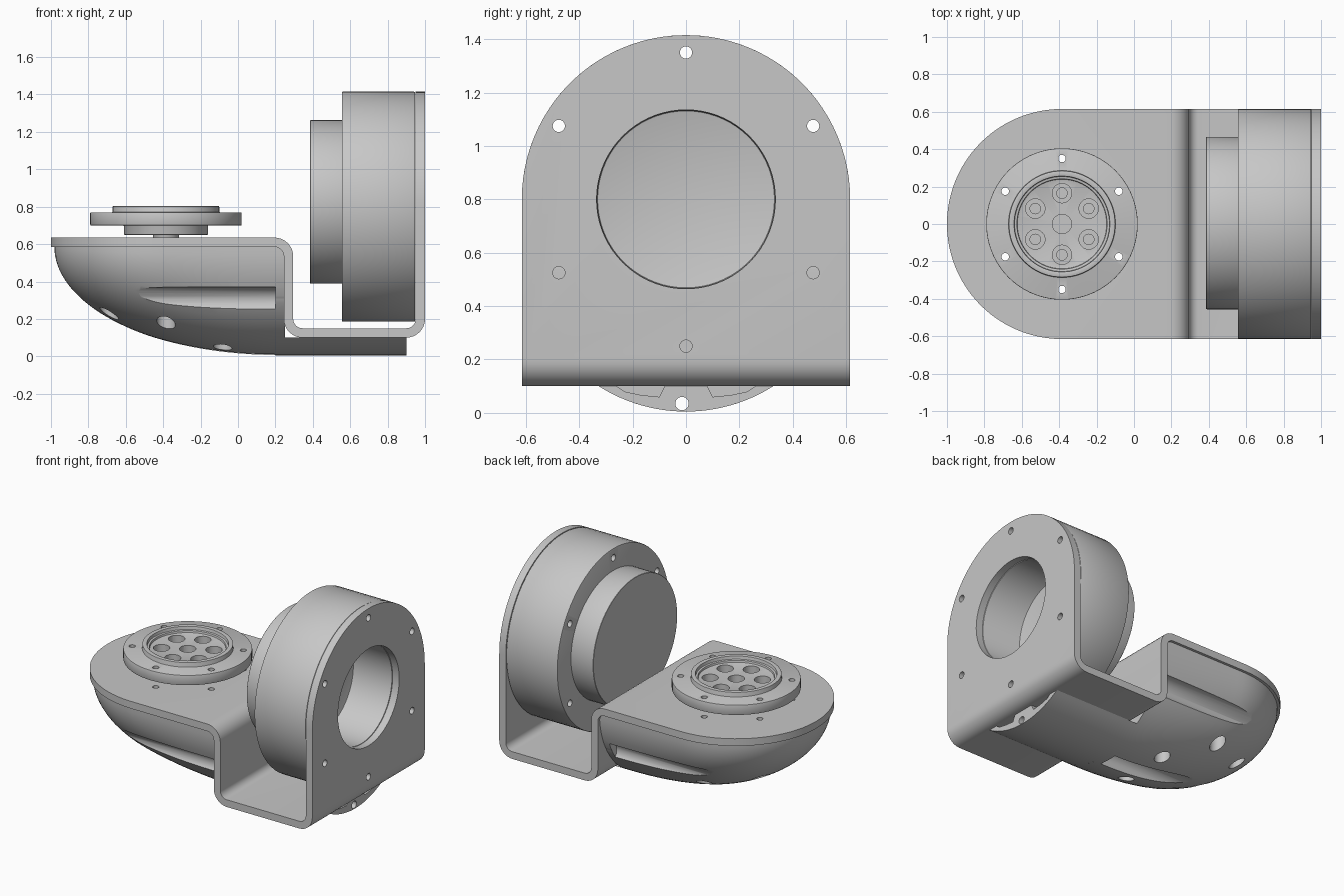
import bpy, bmesh
from math import pi, sin, cos, sqrt, radians, asin
from mathutils import Matrix, Vector

if "Cube" in bpy.data.objects:
    bpy.data.objects.remove(bpy.data.objects["Cube"], do_unlink=True)

grey = bpy.data.materials.new("machined_grey")
grey.use_nodes = True
GREY = (0.57, 0.57, 0.57, 1)
grey.diffuse_color = GREY
grey.node_tree.nodes["Principled BSDF"].inputs["Base Color"].default_value = GREY

HALF = 0.615          # half width of the whole joint
PIVOT = -0.385        # x of the vertical axis
MOTOR_Z = 0.8         # height of the horizontal axis
TO_X = Matrix.Rotation(pi / 2, 4, 'Y')
HEX = [radians(90 + 60 * k) for k in range(6)]


def make(name, bm):
    bmesh.ops.recalc_face_normals(bm, faces=bm.faces)
    mesh = bpy.data.meshes.new(name)
    bm.to_mesh(mesh)
    bm.free()
    mesh.materials.append(grey)
    obj = bpy.data.objects.new(name, mesh)
    bpy.context.collection.objects.link(obj)
    return obj


def prism(name, points, direction):
    """Extrude a closed outline of 3D points along a direction."""
    bm = bmesh.new()
    face = bm.faces.new([bm.verts.new(p) for p in points])
    new = bmesh.ops.extrude_face_region(bm, geom=[face])["geom"]
    verts = [v for v in new if isinstance(v, bmesh.types.BMVert)]
    bmesh.ops.translate(bm, verts=verts, vec=direction)
    return make(name, bm)


def lathe(name, profile, matrix, bevel=0.006, steps=72):
    """Revolve (radius, height) points about z, round the rims, then place."""
    bm = bmesh.new()
    verts = [bm.verts.new((r, 0, h)) for r, h in profile]
    edges = [bm.edges.new(pair) for pair in zip(verts, verts[1:])]
    bmesh.ops.spin(bm, geom=verts + edges, cent=(0, 0, 0), axis=(0, 0, 1),
                   angle=2 * pi, steps=steps)
    bmesh.ops.remove_doubles(bm, verts=bm.verts, dist=1e-5)
    bmesh.ops.recalc_face_normals(bm, faces=bm.faces)
    rims = [e for e in bm.edges if len(e.link_faces) == 2
            and e.calc_face_angle() > radians(40)]
    bmesh.ops.bevel(bm, geom=rims, offset=bevel, segments=2, profile=0.5,
                    affect='EDGES')
    bmesh.ops.transform(bm, matrix=matrix, verts=bm.verts)
    return make(name, bm)


def rods(spots, radius, length, turn=Matrix(), steps=24):
    """Several separate cylinders in one mesh, used for drilling."""
    bm = bmesh.new()
    for p in spots:
        bmesh.ops.create_cone(bm, cap_ends=True, segments=steps, radius1=radius,
                              radius2=radius, depth=length,
                              matrix=Matrix.Translation(p) @ turn)
    return make("cutter", bm)


def carve(obj, cutter, operation='DIFFERENCE', keep=False):
    mod = obj.modifiers.new("carve", 'BOOLEAN')
    mod.object, mod.operation, mod.solver = cutter, operation, 'EXACT'
    bpy.context.view_layer.update()
    graph = bpy.context.evaluated_depsgraph_get()
    mesh = bpy.data.meshes.new_from_object(obj.evaluated_get(graph))
    obj.modifiers.clear()
    obj.data = mesh
    if not keep:
        bpy.data.objects.remove(cutter, do_unlink=True)


def upright_ring(radius, z):
    return [(PIVOT + radius * cos(a), radius * sin(a), z) for a in HEX]


def fillet_path(corners, radius, steps=8):
    """Right-angled path with rounded corners: (point, normal) pairs."""
    pts = [Vector(c) for c in corners]
    left = lambda d: Vector((-d.y, d.x))
    out = [(pts[0], left((pts[1] - pts[0]).normalized()))]
    for a, b, c in zip(pts, pts[1:], pts[2:]):
        d1, d2 = (b - a).normalized(), (c - b).normalized()
        centre = b - d1 * radius + d2 * radius
        for k in range(steps + 1):
            t = k / steps * pi / 2
            tangent = d1 * cos(t) + d2 * sin(t)
            out.append((centre + d1 * radius * sin(t) - d2 * radius * cos(t),
                        left(tangent)))
    out.append((pts[-1], left((pts[-1] - pts[-2]).normalized())))
    return out


# Bent sheet bracket with two rounded ends
path = fillet_path([(-1.1, 0.61), (0.27, 0.61), (0.27, 0.125),
                    (0.975, 0.125), (0.975, 1.5)], 0.075)
outline = [p + n * 0.025 for p, n in path] + [p - n * 0.025 for p, n in reversed(path)]
bracket = prism("bent_bracket", [(p.x, -0.7, p.y) for p in outline], (0, 1.4, 0))
arc = [(HALF * cos(k * pi / 48), HALF * sin(k * pi / 48)) for k in range(49)]
plan = [(PIVOT - s, c, -0.2) for c, s in arc] + [(1.2, -HALF, -0.2), (1.2, HALF, -0.2)]
carve(bracket, prism("cutter", plan, (0, 0, 2)), 'INTERSECT')
side = [(-1.2, c, MOTOR_Z + s) for c, s in arc] + [(-1.2, -HALF, -0.2), (-1.2, HALF, -0.2)]
carve(bracket, prism("cutter", side, (2.5, 0, 0)), 'INTERSECT')
carve(bracket, rods([(0.975, 0, MOTOR_Z)], 0.335, 0.2, TO_X, 72))
motor_holes = rods([(0.8, 0.55 * cos(a), MOTOR_Z + 0.55 * sin(a)) for a in HEX],
                   0.023, 0.7, TO_X)
carve(bracket, motor_holes, keep=True)
carve(bracket, rods(upright_ring(0.35, 0.61), 0.02, 0.2))

# Motor drum, open towards the bracket
on_motor = Matrix.Translation((0, 0, MOTOR_Z)) @ TO_X
drum = lathe("motor_drum", [(0, 0.65), (0.333, 0.65), (0.333, 0.947), (HALF, 0.947),
                            (HALF, 0.555), (0, 0.555)], on_motor)
carve(drum, motor_holes)

# Slightly flattened cap on the drum
cap_place = Matrix.Translation((0, 0.005, 0.826)) @ Matrix.Diagonal((1, 0.461, 0.437, 1)) @ TO_X
cap = lathe("motor_cap", [(0, 0.56), (1, 0.56), (1, 0.385), (0, 0.385)], cap_place)

# Output flange on the vertical axis
flange = lathe("output_flange",
               [(0, 0.63), (0.07, 0.63), (0.07, 0.65), (0.225, 0.65), (0.225, 0.7),
                (0.405, 0.7), (0.405, 0.77), (0.285, 0.77), (0.285, 0.803),
                (0.255, 0.803), (0.255, 0.78), (0.24, 0.78), (0.24, 0.765), (0, 0.765)],
               Matrix.Translation((PIVOT, 0, 0)), 0.004)
carve(flange, rods(upright_ring(0.35, 0.75), 0.02, 0.4))
carve(flange, rods(upright_ring(0.165, 0.8) + [(PIVOT, 0, 0.8)], 0.052, 0.2))
carve(flange, rods(upright_ring(0.165, 0.7), 0.028, 0.3))

# Boat-shaped housing lofted from half ellipses, its straight end against the bracket
RIM, DEPTH, END, BEAM = 0.587, 0.582, 0.2, 0.597
NOSE = END - PIVOT + BEAM
bm = bmesh.new()
stations = [(END - NOSE * cos(k / 72 * pi), sin(k / 72 * pi)) for k in range(1, 37)]
sections = []
for x, rise in stations + [(0.25, 1)]:
    width = BEAM * sqrt(max(0, 1 - min(0, (x - PIVOT) / BEAM) ** 2))
    sections.append([bm.verts.new((x, width * cos(j * pi / 40),
                                   RIM - DEPTH * rise * sin(j * pi / 40)))
                     for j in range(41)])
for a, b in zip(sections, sections[1:]):
    for j in range(40):
        bm.faces.new((a[j], a[j + 1], b[j + 1], b[j]))
    bm.faces.new((a[0], b[0], b[-1], a[-1]))
bm.faces.new(sections[0])
bm.faces.new(sections[-1])
housing = make("housing", bm)

# Screw access channels along both flanks and the belly, with a hole at each end
SCREWS = [(0.545, 0.297), (-0.545, 0.297), (-0.015, 0.035)]
for y, z in SCREWS:
    carve(housing, rods([(END - 0.6, y, z)], 0.073, 1.2, TO_X, 40))
carve(housing, rods([(END, y, z) for y, z in SCREWS], 0.025, 0.3, TO_X))
carve(housing, rods(upright_ring(0.35, 0.3), 0.05, 0.8))

# Shallow keel running under the bracket
start = asin((RIM - 0.1) / DEPTH)
angles = [start + (pi - 2 * start) * k / 24 for k in range(25)]
keel = prism("keel", [(0.25, BEAM * cos(a), RIM - DEPTH * sin(a)) for a in angles],
             (0.65, 0, 0))
for s in (1, -1):
    pocket = [(0.5, s * y, z) for y, z in
              ((0.07, 0.12), (0.1, 0.06), (0.17, 0.067), (0.23, 0.08), (0.29, 0.12))]
    carve(keel, prism("cutter", pocket, (0.6, 0, 0)))
carve(keel, rods([(0.6, *SCREWS[-1])], 0.025, 1, TO_X))

# Smooth curved walls, crisp rims
for obj in (bracket, drum, cap, flange, housing, keel):
    bpy.ops.object.select_all(action='DESELECT')
    obj.select_set(True)
    bpy.context.view_layer.objects.active = obj
    bpy.ops.object.shade_smooth_by_angle(angle=radians(32))
